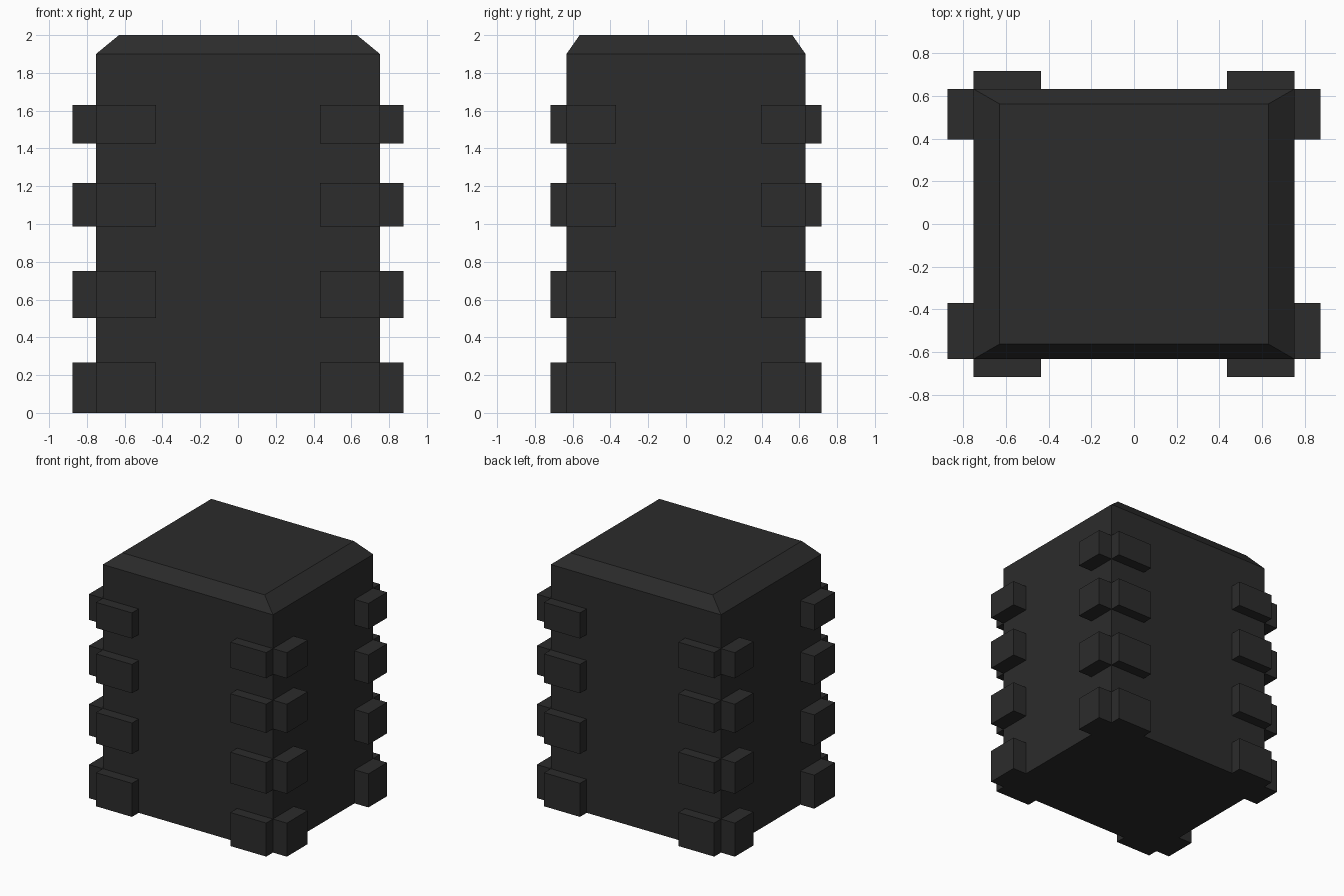
import bpy
import bmesh

if "Cube" in bpy.data.objects:
    bpy.data.objects.remove(bpy.data.objects["Cube"])

dark = bpy.data.materials.new("dark_stone")
dark.diffuse_color = (0.025, 0.025, 0.025, 1)
dark.use_nodes = True
dark.node_tree.nodes["Principled BSDF"].inputs["Base Color"].default_value = dark.diffuse_color


def make_object(name, bm):
    bmesh.ops.recalc_face_normals(bm, faces=bm.faces)
    mesh = bpy.data.meshes.new(name)
    bm.to_mesh(mesh)
    bm.free()
    mesh.materials.append(dark)
    obj = bpy.data.objects.new(name, mesh)
    bpy.context.collection.objects.link(obj)
    return obj


def block(name, x0, x1, y0, y1, z0, z1):
    bm = bmesh.new()
    bmesh.ops.create_cube(bm, size=1)
    for v in bm.verts:
        v.co.x = x1 if v.co.x > 0 else x0
        v.co.y = y1 if v.co.y > 0 else y0
        v.co.z = z1 if v.co.z > 0 else z0
    return make_object(name, bm)


# Tower body: straight walls with a sloped rim around the flat top
BX, BY = 0.752, 0.633
bm = bmesh.new()
rings = []
for hx, hy, z in [(BX, BY, 0), (BX, BY, 1.9), (0.63, 0.563, 2.0)]:
    rings.append([bm.verts.new((sx * hx, sy * hy, z))
                  for sx, sy in [(-1, -1), (1, -1), (1, 1), (-1, 1)]])
for low, high in zip(rings, rings[1:]):
    for i in range(4):
        j = (i + 1) % 4
        bm.faces.new((low[i], low[j], high[j], high[i]))
bm.faces.new(rings[0][::-1])
bm.faces.new(rings[-1])
make_object("tower_body", bm)

# Corner stones: four rows, one pair of blocks at every corner
rows = [(0, 0.268), (0.502, 0.75), (0.988, 1.218), (1.425, 1.63)]
for n, (z0, z1) in enumerate(rows, 1):
    for sx, xname in [(-1, "left"), (1, "right")]:
        for sy, yname in [(-1, "front"), (1, "back")]:
            tag = f"{yname}_{xname}_{n}"
            # Block on the front or back wall
            x0, x1 = sorted((sx * 0.435, sx * BX))
            y0, y1 = sorted((sy * BY, sy * 0.718))
            block("wall_stone_" + tag, x0, x1, y0, y1, z0, z1)
            # Block on the side wall, a little longer at the front
            inner = 0.37 if sy < 0 else 0.397
            x0, x1 = sorted((sx * BX, sx * 0.875))
            y0, y1 = sorted((sy * inner, sy * BY))
            block("side_stone_" + tag, x0, x1, y0, y1, z0, z1)
